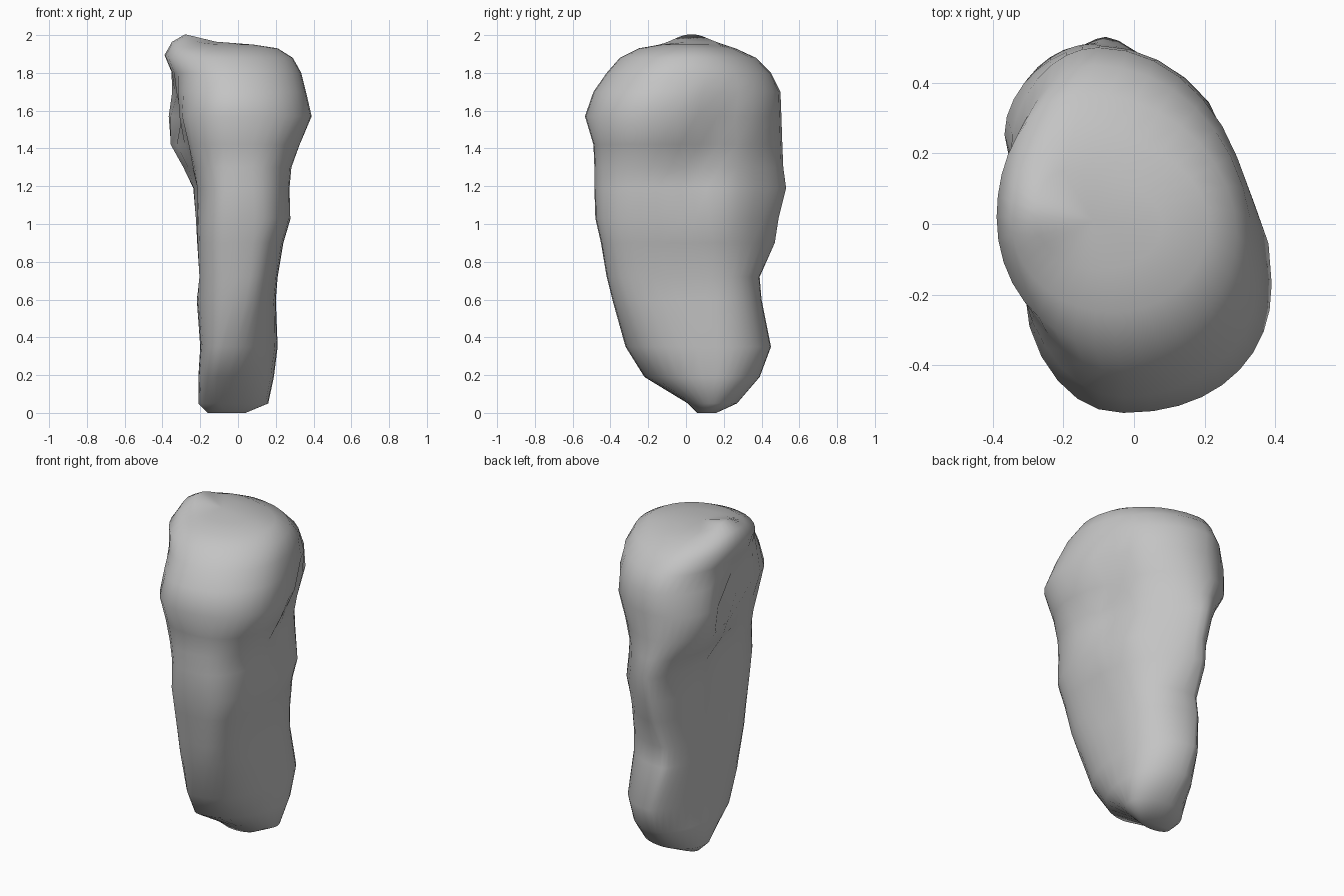
import bpy
import bmesh
from math import sin, cos, tau, exp
from mathutils import Vector

default_cube = bpy.data.objects.get("Cube")
if default_cube:
    bpy.data.objects.remove(default_cube, do_unlink=True)

SIDES = 36


def make_material(name, colour):
    material = bpy.data.materials.new(name)
    material.use_nodes = True
    material.diffuse_color = colour
    material.node_tree.nodes["Principled BSDF"].inputs["Base Color"].default_value = colour
    return material


def swell(value, centre, reach):
    return exp(-((value - centre) / reach) ** 2)


def section(height, left, right, front, back, left_y, right_y, front_x):
    """Skewed outline made of four quarter superellipses."""
    back_x = (left + right) / 2 - 0.1 * min(1, height / 0.6)
    # The front is squarer and the back right corner flatter at mid height
    front_power = 2 + 1.1 * swell(height, 0.9, 0.5)
    chamfer_power = 2 - 0.5 * swell(height, 1.12, 0.26) + 0.5 * swell(height, 0.7, 0.14)
    points = []
    for i in range(SIDES):
        c, s = cos(tau * i / SIDES), sin(tau * i / SIDES)
        tip_x, tip_y = (back_x, back) if s > 0 else (front_x, front)
        side_x, side_y = (right, right_y) if c > 0 else (left, left_y)
        if s <= 0:
            power = front_power
        else:
            power = chamfer_power if c > 0 else 2
        x = tip_x + (side_x - tip_x) * abs(c) ** (2 / power)
        y = side_y + (tip_y - side_y) * abs(s) ** (2 / power)
        points.append(Vector((x, y, height)))
    return points


# Height, left, right, front, back, y of left side, y of right side, x of front
sections = [
    (0.0, -0.16, 0.04, 0.06, 0.16, 0.11, 0.11, -0.06),
    (0.05, -0.21, 0.16, 0.01, 0.27, 0.1, 0.15, -0.1),
    (0.19, -0.21, 0.19, -0.22, 0.39, 0.05, 0.16, -0.11),
    (0.35, -0.2, 0.21, -0.32, 0.45, 0.0, 0.16, -0.08),
    (0.6, -0.22, 0.2, -0.39, 0.4, 0.0, 0.1, -0.02),
    (0.72, -0.215, 0.21, -0.42, 0.39, 0.0, 0.05, 0.0),
    (0.9, -0.225, 0.24, -0.45, 0.47, 0.05, 0.0, 0.0),
    (1.03, -0.23, 0.28, -0.48, 0.49, 0.08, 0.0, 0.0),
    (1.19, -0.24, 0.28, -0.485, 0.53, 0.14, -0.03, 0.0),
    (1.3, -0.29, 0.29, -0.485, 0.515, 0.2, -0.08, 0.0),
    (1.42, -0.36, 0.33, -0.49, 0.51, 0.23, -0.13, 0.0),
    (1.57, -0.38, 0.39, -0.535, 0.505, 0.2, -0.17, -0.03),
    (1.7, -0.365, 0.36, -0.49, 0.5, 0.13, -0.12, -0.03),
    (1.8, -0.36, 0.335, -0.42, 0.45, 0.05, -0.07, -0.03),
    (1.88, -0.39, 0.29, -0.35, 0.37, 0.02, -0.03, -0.05),
    (1.93, -0.35, 0.21, -0.25, 0.26, 0.02, 0.0, -0.06),
    (1.95, -0.28, 0.08, -0.13, 0.15, 0.02, 0.0, -0.09),
]

# Hollows and swellings: centre, reach, push
shaping = [
    # Right side: pocket below the head, groove and rear rib
    (Vector((0.3, 0.16, 1.52)), 0.12, Vector((-0.06, 0, 0))),
    (Vector((0.28, 0.04, 1.28)), 0.14, Vector((-0.05, 0, 0))),
    (Vector((0.2, 0.27, 1.05)), 0.14, Vector((0.03, 0, 0))),
    # Left side: undercut below the head
    (Vector((-0.36, 0.04, 1.58)), 0.14, Vector((0.09, 0, 0))),
    (Vector((-0.28, -0.13, 1.44)), 0.14, Vector((0.07, 0, 0))),
    # Crown
    (Vector((-0.27, 0.03, 1.95)), 0.12, Vector((0, 0, 0.055))),
]
# Long groove down the left side
for height in (0.8, 1.0, 1.2):
    shaping.append((Vector((-0.22, -0.02, height)), 0.11, Vector((0.05, 0, 0))))

bm = bmesh.new()
rings = []
for row in sections:
    ring = []
    for point in section(*row):
        moved = point.copy()
        for centre, reach, push in shaping:
            moved += push * swell((point - centre).length, 0, reach)
        ring.append(bm.verts.new(moved))
    rings.append(ring)

# Skin between the rings
for lower, upper in zip(rings, rings[1:]):
    for i in range(SIDES):
        j = (i + 1) % SIDES
        bm.faces.new((lower[i], lower[j], upper[j], upper[i]))

# End caps
for ring in (rings[0], rings[-1]):
    tip = bm.verts.new(sum((v.co for v in ring), Vector()) / SIDES)
    for i in range(SIDES):
        bm.faces.new((ring[i], ring[(i + 1) % SIDES], tip))

bmesh.ops.recalc_face_normals(bm, faces=bm.faces)
mesh = bpy.data.meshes.new("stone_body")
bm.to_mesh(mesh)
bm.free()

stone = bpy.data.objects.new("stone_body", mesh)
bpy.context.collection.objects.link(stone)
mesh.materials.append(make_material("light_grey_stone", (0.55, 0.55, 0.55, 1)))
for polygon in mesh.polygons:
    polygon.use_smooth = True
